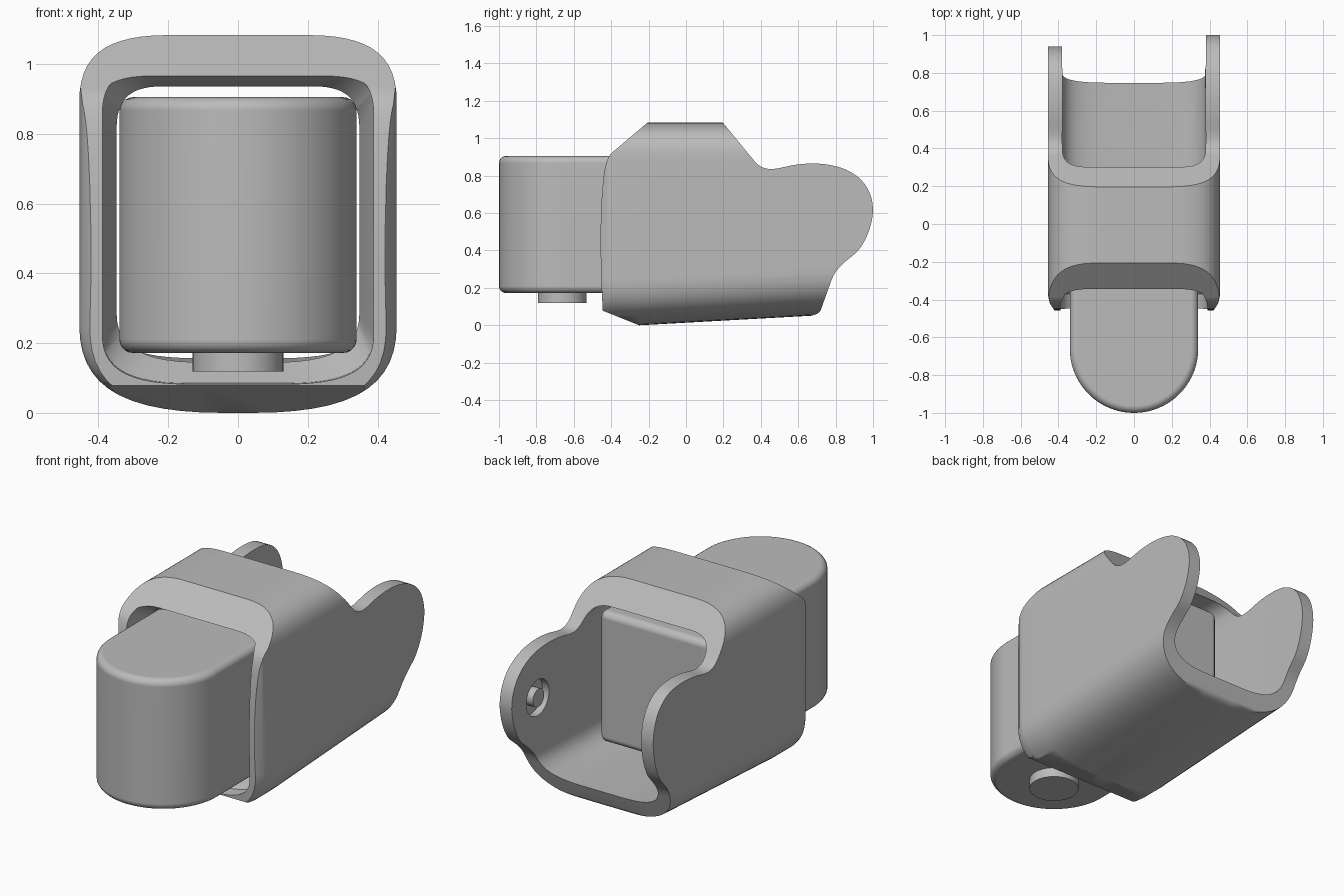
import bpy, bmesh, math
from mathutils import Vector
from mathutils.geometry import interpolate_bezier

if "Cube" in bpy.data.objects:
    bpy.data.objects.remove(bpy.data.objects["Cube"])

grey = bpy.data.materials.new("plain grey")
grey.use_nodes = True
grey.diffuse_color = (0.5, 0.5, 0.5, 1)
grey.node_tree.nodes["Principled BSDF"].inputs["Base Color"].default_value = (0.5, 0.5, 0.5, 1)


def loft(name, rings):
    """Closed solid through matching rings of points."""
    bm = bmesh.new()
    rows = [[bm.verts.new(p) for p in ring] for ring in rings]
    n = len(rows[0])
    for a, b in zip(rows, rows[1:]):
        for i in range(n):
            j = (i + 1) % n
            bm.faces.new((a[i], a[j], b[j], b[i]))
    bm.faces.new(rows[0][::-1])
    bm.faces.new(rows[-1])
    bmesh.ops.recalc_face_normals(bm, faces=bm.faces)
    mesh = bpy.data.meshes.new(name)
    bm.to_mesh(mesh)
    bm.free()
    mesh.materials.append(grey)
    obj = bpy.data.objects.new(name, mesh)
    bpy.context.collection.objects.link(obj)
    return obj


def curve(a, b, c, d, steps=10):
    pts = interpolate_bezier(*[Vector((p[0], p[1], 0)) for p in (a, b, c, d)], steps)
    return [(p.x, p.y) for p in pts]


def circle(r, cx, cy, n=48):
    return [(cx + r * math.cos(math.tau * i / n), cy + r * math.sin(math.tau * i / n))
            for i in range(n)]


def section(y, half, low, high, top_r, top_flat, bottom_r, bottom_flat, x_scale=1.0):
    """Upright rounded ring, mirrored about x = 0."""
    k = 0.3
    right = curve((bottom_flat, low),
                  (half - k * (half - bottom_flat), low),
                  (half, low + k * bottom_r), (half, low + bottom_r), 14)
    right += curve((half, high - top_r), (half, high - k * top_r),
                   (half - k * (half - top_flat), high), (top_flat, high), 14)
    pts = right + [(-x, z) for x, z in reversed(right)]
    return [(x * x_scale, y, z) for x, z in pts]


def apply_modifiers(obj):
    deps = bpy.context.evaluated_depsgraph_get()
    mesh = bpy.data.meshes.new_from_object(obj.evaluated_get(deps))
    obj.modifiers.clear()
    obj.data = mesh


def boolean(obj, cutter, operation):
    mod = obj.modifiers.new("cut", 'BOOLEAN')
    mod.operation = operation
    mod.solver = 'EXACT'
    mod.object = cutter
    apply_modifiers(obj)
    bpy.data.objects.remove(cutter)


def smooth(obj):
    bpy.ops.object.select_all(action='DESELECT')
    obj.select_set(True)
    bpy.context.view_layer.objects.active = obj
    bpy.ops.object.shade_smooth_by_angle(angle=math.radians(32))
    mod = obj.modifiers.new("even normals", 'WEIGHTED_NORMAL')
    mod.keep_sharp = True


# Sleeve: long rounded tube, pinched at the front rim
def outer(y, low, x_scale=1.0):
    return section(y, 0.455, low, 1.083, 0.19, 0.2, 0.25, 0.04, x_scale)


sleeve = loft("sleeve_with_arms", [
    outer(-0.48, 0, 0.86), outer(-0.455, 0, 0.93), outer(-0.42, 0, 0.98),
    outer(-0.38, 0), outer(-0.25, 0), outer(1.1, 0.075)])

# Side silhouette: sloped shoulders, rear lobes and slanted lower lip
profile = [(-0.19, 1.1), (0.18, 1.1), (0.2, 1.08)]
profile += curve((0.36, 0.885), (0.4, 0.835), (0.44, 0.825), (0.52, 0.845))
profile += curve((0.52, 0.845), (0.6, 0.866), (0.7, 0.872), (0.78, 0.855))[1:]
profile += curve((0.78, 0.855), (0.93, 0.825), (1.0, 0.73), (1.0, 0.61), 16)[1:]
profile += curve((1.0, 0.61), (0.995, 0.52), (0.95, 0.42), (0.9, 0.38))[1:]
profile += curve((0.9, 0.38), (0.81, 0.31), (0.79, 0.28), (0.77, 0.22))[1:]
profile += [(0.72, 0.08), (0.705, 0.063), (0.67, 0.05), (0.6, -0.1), (-0.1, -0.1), (-0.2, -0.02)]
profile += curve((-0.445, 0.078), (-0.458, 0.3), (-0.465, 0.6), (-0.44, 0.8))
profile += curve((-0.44, 0.8), (-0.43, 0.87), (-0.42, 0.905), (-0.385, 0.932), 6)[1:]
profile += [(-0.21, 1.08)]


def silhouette(x, stretch):
    return [(x, 0.78 + (y - 0.78) * stretch if y > 0.78 else y, z) for y, z in profile]


boolean(sleeve, loft("silhouette_cutter", [
    silhouette(-0.6, 0.73), silhouette(-0.1, 0.73),
    silhouette(0.1, 1), silhouette(0.6, 1)]), 'INTERSECT')


# Hollow: flared mouth, narrow lip, then the wider bay between the arms
def hollow(y, half, low, high):
    return section(y, half, low, high, 0.12, half - 0.13, 0.14, half - 0.25)


boolean(sleeve, loft("hollow_cutter", [
    hollow(-0.6, 0.39, 0.078, 0.98), hollow(-0.37, 0.388, 0.085, 0.98),
    hollow(-0.29, 0.348, 0.145, 0.936), hollow(-0.1, 0.348, 0.145, 0.936),
    hollow(0.05, 0.38, 0.13, 0.955), hollow(1.2, 0.38, 0.175, 0.955)]), 'DIFFERENCE')

# Blind pivot socket in the longer arm, with its pin
boolean(sleeve, loft("socket_cutter", [
    [(x, y, z) for y, z in circle(0.1, 0.77, 0.59)] for x in (0.3, 0.42)]), 'DIFFERENCE')
smooth(sleeve)
pin = loft("pivot_pin", [
    [(x, y, z) for y, z in circle(0.05, 0.77, 0.59)] for x in (0.375, 0.43)])
smooth(pin)

# Inner block: round nose, square back, softened edges
plan = [(0.34 * math.cos(a), -0.66 - 0.34 * math.sin(a))
        for a in (math.pi * i / 40 for i in range(41))]
back = curve((0.34, 0.25), (0.34, 0.27), (0.32, 0.29), (0.3, 0.29), 6)
plan += [(-x, y) for x, y in back] + back[::-1]
block = loft("inner_block", [[(x, y, z) for x, y in plan] for z in (0.172, 0.905)])
bevel = block.modifiers.new("soft edges", 'BEVEL')
bevel.width = 0.038
bevel.segments = 5
bevel.limit_method = 'ANGLE'
bevel.angle_limit = math.radians(50)
apply_modifiers(block)
smooth(block)

# Round foot under the nose
foot = loft("round_foot", [
    [(x, y, z) for x, y in circle(0.13, 0, -0.662)] for z in (0.118, 0.2)])
smooth(foot)
